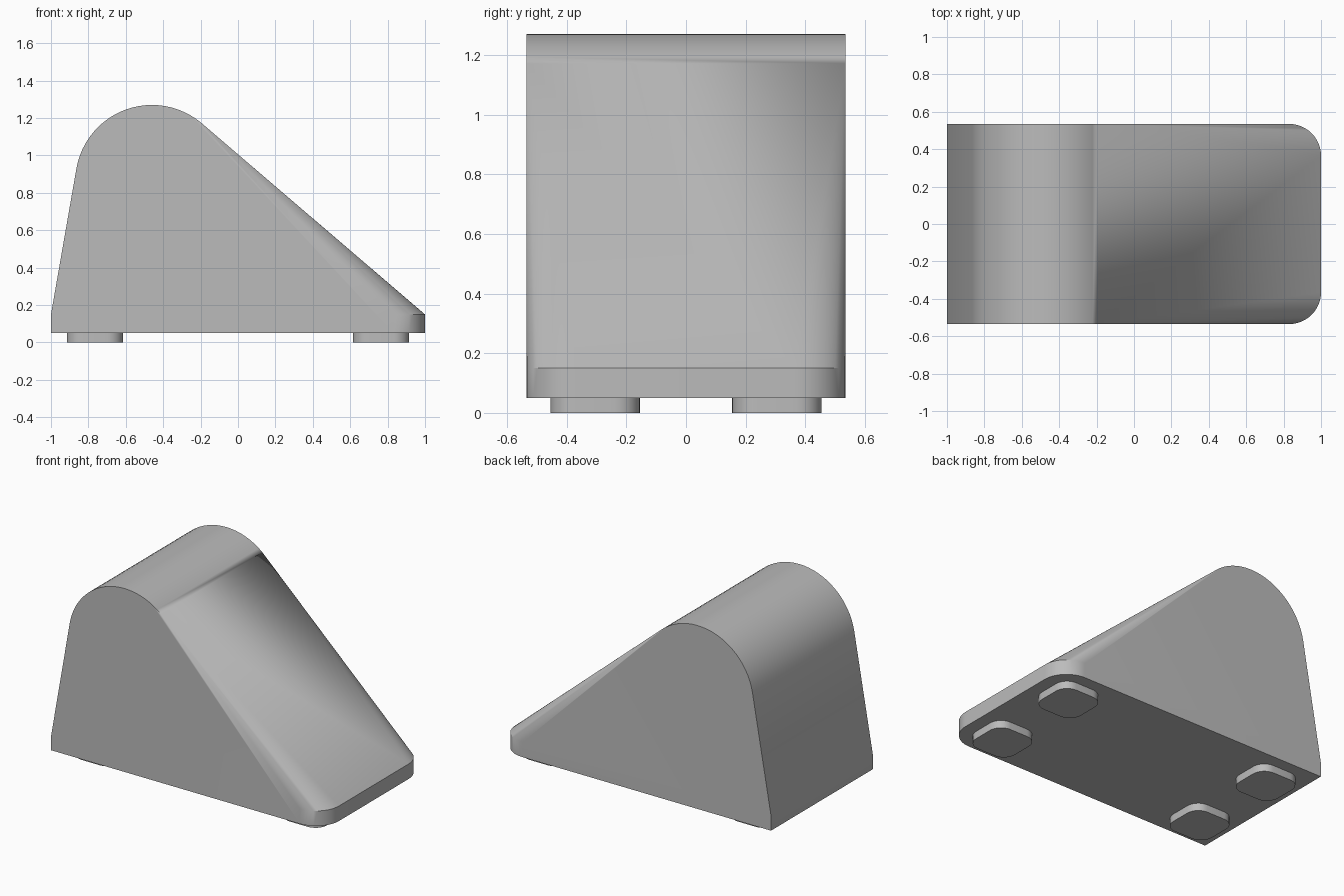
import bpy, bmesh, math

if "Cube" in bpy.data.objects:
    bpy.data.objects.remove(bpy.data.objects["Cube"])

grey = bpy.data.materials.new("plain grey")
grey.use_nodes = True
colour = (0.5, 0.5, 0.5, 1)
grey.diffuse_color = colour
grey.node_tree.nodes["Principled BSDF"].inputs["Base Color"].default_value = colour

HALF = 0.535      # half width of the body
BASE, LIP = 0.05, 0.15
CORNER = 0.17     # radius of the low end's corners


def arc(cx, cy, r, start, end, steps):
    angles = [math.radians(start + (end - start) * i / steps) for i in range(steps + 1)]
    return [(cx + r * math.cos(a), cy + r * math.sin(a)) for a in angles]


def finish(name, bm):
    bmesh.ops.recalc_face_normals(bm, faces=bm.faces)
    mesh = bpy.data.meshes.new(name)
    bm.to_mesh(mesh)
    bm.free()
    mesh.materials.append(grey)
    obj = bpy.data.objects.new(name, mesh)
    bpy.context.collection.objects.link(obj)
    bpy.ops.object.select_all(action="DESELECT")
    obj.select_set(True)
    bpy.context.view_layer.objects.active = obj
    bpy.ops.object.shade_smooth_by_angle(angle=math.radians(30))
    return obj


# Wedge body: side outline from the tall end over the rounded crest
outline = [(-1, BASE), (-1, LIP)] + arc(-0.46, 0.86, 0.41, 170, 49.5, 24)
bm = bmesh.new()
sides = []
for s in (-1, 1):
    edge = [bm.verts.new((x, s * HALF, z)) for x, z in outline]
    corner = arc(1 - CORNER, HALF - CORNER, CORNER, 90, 0, 12)
    low, high = ([bm.verts.new((x, s * y, z)) for x, y in corner] for z in (BASE, LIP))
    bm.faces.new(edge + [high[0], low[0]])
    # Rounded low corner, and the cone that fades up to the crest
    for i in range(len(low) - 1):
        bm.faces.new((low[i], low[i + 1], high[i + 1], high[i]))
        bm.faces.new((high[i], high[i + 1], edge[-1]))
    sides.append((edge, low, high))

# Back, crest, slope, lip and underside
(edge_a, low_a, high_a), (edge_b, low_b, high_b) = sides
strip_a = edge_a + [high_a[-1], low_a[-1]]
strip_b = edge_b + [high_b[-1], low_b[-1]]
for i in range(len(strip_a) - 1):
    bm.faces.new((strip_a[i], strip_a[i + 1], strip_b[i + 1], strip_b[i]))
bm.faces.new([edge_a[0]] + low_a + low_b[::-1] + [edge_b[0]])
finish("wedge_body", bm)

# Four rounded square feet
FOOT, ROUND = 0.15, 0.085
for x_name, x in (("left", 0.765), ("right", -0.765)):
    for y_name, y in (("front", -0.305), ("back", 0.305)):
        bm = bmesh.new()
        ring = []
        inner = FOOT - ROUND
        for k, (sx, sy) in enumerate(((1, 1), (-1, 1), (-1, -1), (1, -1))):
            ring += arc(x + sx * inner, y + sy * inner, ROUND, 90 * k, 90 * k + 90, 8)
        bottom, top = ([bm.verts.new((px, py, z)) for px, py in ring] for z in (0, BASE))
        bm.faces.new(bottom)
        bm.faces.new(top)
        for i in range(len(ring)):
            j = (i + 1) % len(ring)
            bm.faces.new((bottom[i], bottom[j], top[j], top[i]))
        finish(f"{y_name}_{x_name}_foot", bm)
